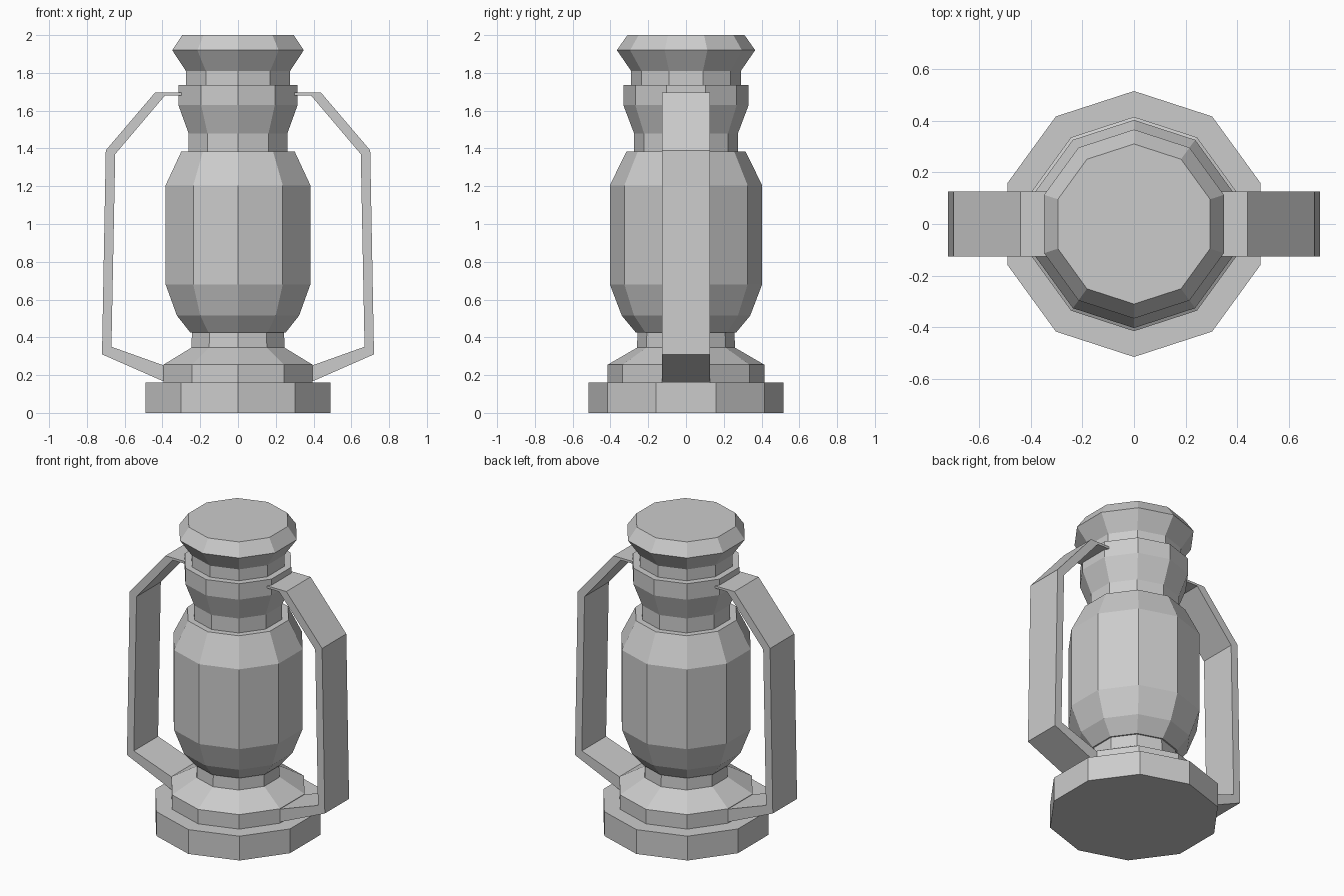
import bpy, bmesh, math

if "Cube" in bpy.data.objects:
    bpy.data.objects.remove(bpy.data.objects["Cube"])

SIDES = 10


def finish(name, bm):
    bmesh.ops.recalc_face_normals(bm, faces=bm.faces[:])
    mesh = bpy.data.meshes.new(name)
    bm.to_mesh(mesh)
    bm.free()
    obj = bpy.data.objects.new(name, mesh)
    bpy.context.collection.objects.link(obj)
    return obj


def lathe(name, profile):
    """Closed ten-sided turned part from (radius, z) pairs."""
    bm = bmesh.new()
    rings = []
    for r, z in profile:
        ring = []
        for i in range(SIDES):
            a = math.pi / 2 + 2 * math.pi * i / SIDES
            ring.append(bm.verts.new((r * math.cos(a), r * math.sin(a), z)))
        rings.append(ring)
    for lo, hi in zip(rings, rings[1:]):
        for i in range(SIDES):
            j = (i + 1) % SIDES
            bm.faces.new((lo[i], lo[j], hi[j], hi[i]))
    bm.faces.new(rings[0])
    bm.faces.new(rings[-1])
    return finish(name, bm)


def strap(name, outer, inner, half_width, side):
    """Bent flat bar: outline in x-z, extruded along y."""
    bm = bmesh.new()
    rows = []
    for (ox, oz), (ix, iz) in zip(outer, inner):
        rows.append([bm.verts.new((side * x, y, z)) for x, y, z in (
            (ox, -half_width, oz), (ox, half_width, oz),
            (ix, half_width, iz), (ix, -half_width, iz))])
    for a, b in zip(rows, rows[1:]):
        for i in range(4):
            j = (i + 1) % 4
            bm.faces.new((a[i], a[j], b[j], b[i]))
    bm.faces.new(rows[0])
    bm.faces.new(rows[-1])
    return finish(name, bm)


# Stepped base, glass body, neck and cap as one turned silhouette
lathe("lantern_body", [
    (0.515, 0.0), (0.515, 0.16),                              # foot
    (0.415, 0.16), (0.415, 0.255), (0.26, 0.345),             # fuel tank
    (0.256, 0.425), (0.265, 0.425),                           # lower collar
    (0.34, 0.515), (0.403, 0.68), (0.403, 1.205), (0.315, 1.385),  # globe
    (0.275, 1.385), (0.275, 1.48),                            # upper collar
    (0.332, 1.63), (0.332, 1.735),                            # chimney flare
    (0.29, 1.735), (0.29, 1.81),                              # chimney neck
    (0.366, 1.92), (0.31, 2.0),                               # cap
])

# Side straps, mirrored left and right
outer = [(0.39, 0.165), (0.72, 0.31), (0.70, 1.39), (0.44, 1.695), (0.30, 1.695)]
inner = [(0.39, 0.25), (0.67, 0.35), (0.65, 1.37), (0.387, 1.68), (0.30, 1.68)]
for side, label in ((-1, "left"), (1, "right")):
    strap(label + "_handle", outer, inner, 0.126, side)
